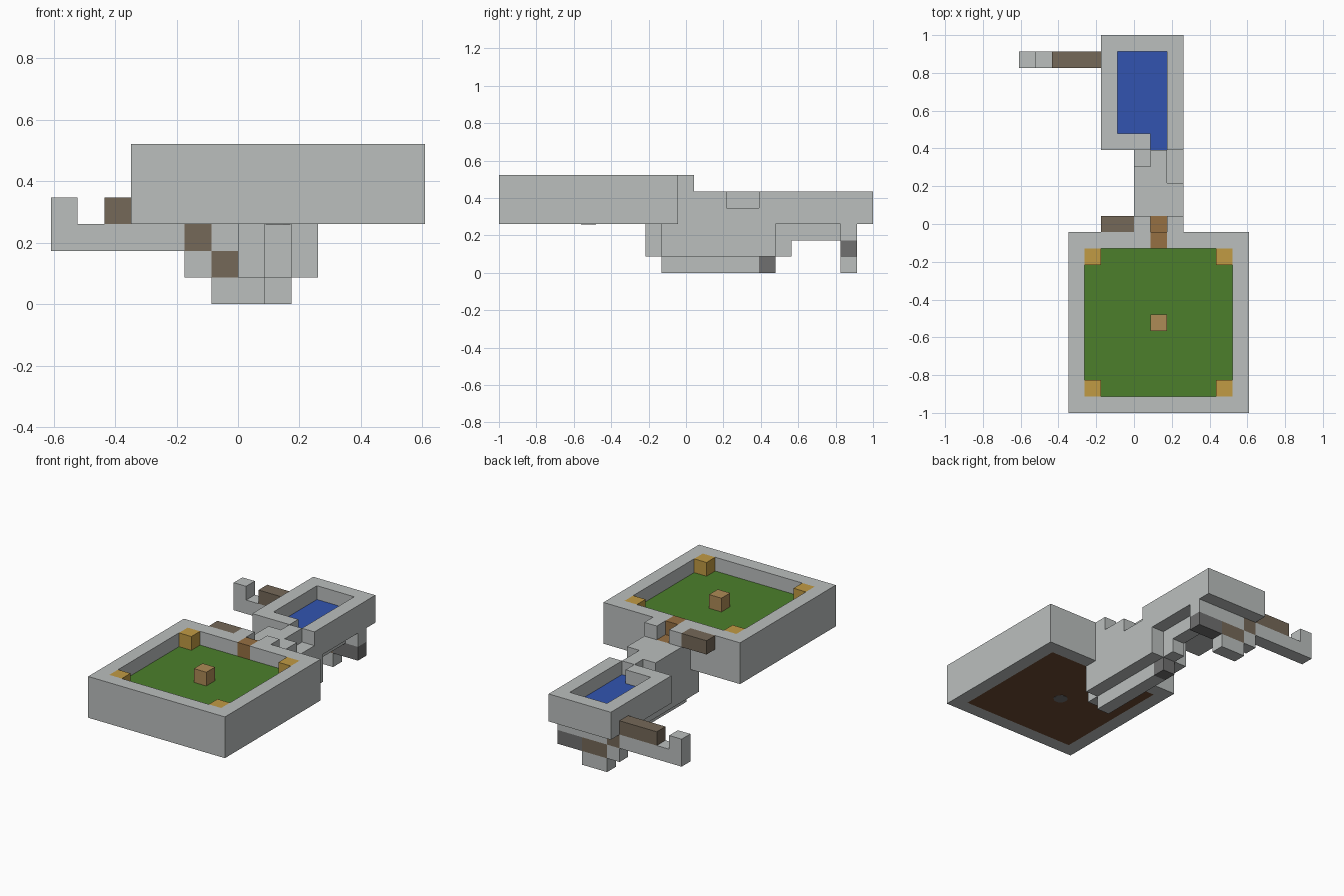
import bpy, bmesh, math
from mathutils import Matrix, Vector

cube = bpy.data.objects.get("Cube")
if cube:
    bpy.data.objects.remove(cube, do_unlink=True)

U = 2 / 23          # edge of one block
HALF_LENGTH = 11.5  # in blocks


def linear(c):
    c /= 255
    return c / 12.92 if c <= 0.04045 else ((c + 0.055) / 1.055) ** 2.4


def material(name, r, g, b):
    m = bpy.data.materials.new(name)
    col = (linear(r), linear(g), linear(b), 1)
    m.use_nodes = True
    m.diffuse_color = col
    bsdf = m.node_tree.nodes["Principled BSDF"]
    bsdf.inputs["Base Color"].default_value = col
    bsdf.inputs["Roughness"].default_value = 0.9
    return m


STONE = material("light stone", 187, 191, 190)
DARK = material("dark stone", 112, 112, 112)
TIMBER = material("grey timber", 117, 104, 88)
PLANK = material("plank brown", 150, 112, 66)
CRATE = material("pale wood", 174, 139, 86)
LAMP = material("lamp yellow", 193, 155, 68)
GRASS = material("grass green", 76, 127, 43)
WATER = material("water blue", 50, 84, 176)
SOIL = material("soil brown", 110, 74, 50)


def add_object(name, bm, mats):
    mesh = bpy.data.meshes.new(name)
    bm.to_mesh(mesh)
    bm.free()
    for m in mats:
        mesh.materials.append(m)
    ob = bpy.data.objects.new(name, mesh)
    bpy.context.collection.objects.link(ob)
    return ob


def block(name, x, y, z, mat=STONE, top=None, bottom=None):
    """Box between block coordinates; y counts from the front edge."""
    bm = bmesh.new()
    size = Vector((x[1] - x[0], y[1] - y[0], z[1] - z[0])) * U
    mid = Vector((sum(x) / 2, sum(y) / 2 - HALF_LENGTH, sum(z) / 2)) * U
    bmesh.ops.create_cube(bm, size=1, matrix=Matrix.Translation(mid) @ Matrix.Diagonal((*size, 1)))
    bm.normal_update()
    for f in bm.faces:
        if f.normal.z > 0.5:
            f.material_index = 1
        elif f.normal.z < -0.5:
            f.material_index = 2
    return add_object(name, bm, [mat, top or mat, bottom or mat])


# Grass yard: floor, surrounding walls with a doorway in the back wall
yard = (3, 6)
block("yard_floor", (-3, 6), (1, 10), (3, 5), STONE, GRASS, SOIL)
block("yard_front_wall", (-4, 7), (0, 1), yard)
block("yard_right_wall", (-4, -3), (1, 10), yard)
block("yard_left_wall", (6, 7), (1, 10), yard)
block("yard_back_wall_right", (-4, 1), (10, 11), yard)
block("yard_back_wall_left", (2, 7), (10, 11), yard)
block("door_sill", (1, 2), (10, 11), (3, 5))
block("door", (1, 2), (10, 11), (5, 6), PLANK)

# Corner lamps and central crate
for sx, x in (("right", -3), ("left", 5)):
    for sy, y in (("front", 1), ("back", 9)):
        block(f"{sy}_{sx}_lamp", (x, x + 1), (y, y + 1), (5, 6), LAMP)
block("center_crate", (1, 2), (5, 6), (5, 6), CRATE)

# Octagonal stone spot set in the soil underside
bm = bmesh.new()
bmesh.ops.create_cone(bm, cap_ends=True, segments=8, radius1=0.5 * U, radius2=0.5 * U, depth=0.004,
                      matrix=Matrix.Translation((1.5 * U, (5.5 - HALF_LENGTH) * U, 3 * U))
                      @ Matrix.Rotation(math.pi / 8, 4, "Z"))
add_object("underside_spot", bm, [DARK])

# Landing behind the door
block("landing", (1, 2), (11, 12), (3, 5), STONE, PLANK)
block("door_post_right", (0, 1), (11, 12), yard)
block("door_post_left", (2, 3), (11, 12), yard)
block("back_shelf", (-2, 0), (11, 12), (5, 6), TIMBER)

# Walkway joining yard and pool, notched near the pool
block("walkway_base", (0, 3), (12, 16), (3, 4))
block("walkway_right", (0, 1), (12, 15), (4, 5))
block("walkway_middle", (1, 2), (12, 16), (4, 5))
block("walkway_left", (2, 3), (12, 14), (4, 5))

# Pool with an outlet channel in its front wall
rim = (3, 5)
block("pool_floor", (-1, 2), (17, 22), (3, 4), STONE, WATER)
block("pool_outlet", (1, 2), (16, 17), (3, 4), STONE, WATER)
block("pool_front_wall_right", (-2, 1), (16, 17), rim)
block("pool_front_wall_left", (2, 3), (16, 17), rim)
block("pool_right_wall", (-2, -1), (17, 22), rim)
block("pool_left_wall", (2, 3), (17, 22), rim)
block("pool_back_wall", (-2, 3), (22, 23), rim)

# Duct under the walkway
block("duct_body", (0, 3), (10, 17), (1, 3))
block("duct_front_cap", (1, 2), (9, 10), (1, 3))
block("duct_back_cap", (1, 2), (17, 18), (1, 3))
block("duct_keel", (1, 2), (10, 16), (0, 1))
block("duct_keel_end", (1, 2), (16, 17), (0, 1), DARK)
block("pool_spine", (1, 2), (18, 21), (2, 3))

# Stepped arm under the back of the pool
row = (21, 22)
block("arm_root", (-1, 3), row, (2, 3))
block("arm_dark_end", (1, 3), row, (1, 2), DARK)
block("arm_lower_timber", (-1, 1), row, (1, 2), TIMBER)
block("arm_foot", (-1, 1), row, (0, 1))
block("arm_step", (-2, -1), row, (1, 2))
block("arm_step_timber", (-2, -1), row, (2, 3), TIMBER)
block("arm_beam", (-7, -2), row, (2, 3))
block("arm_beam_timber", (-5, -2), row, (3, 4), TIMBER)
block("arm_tip", (-7, -6), row, (3, 4))
